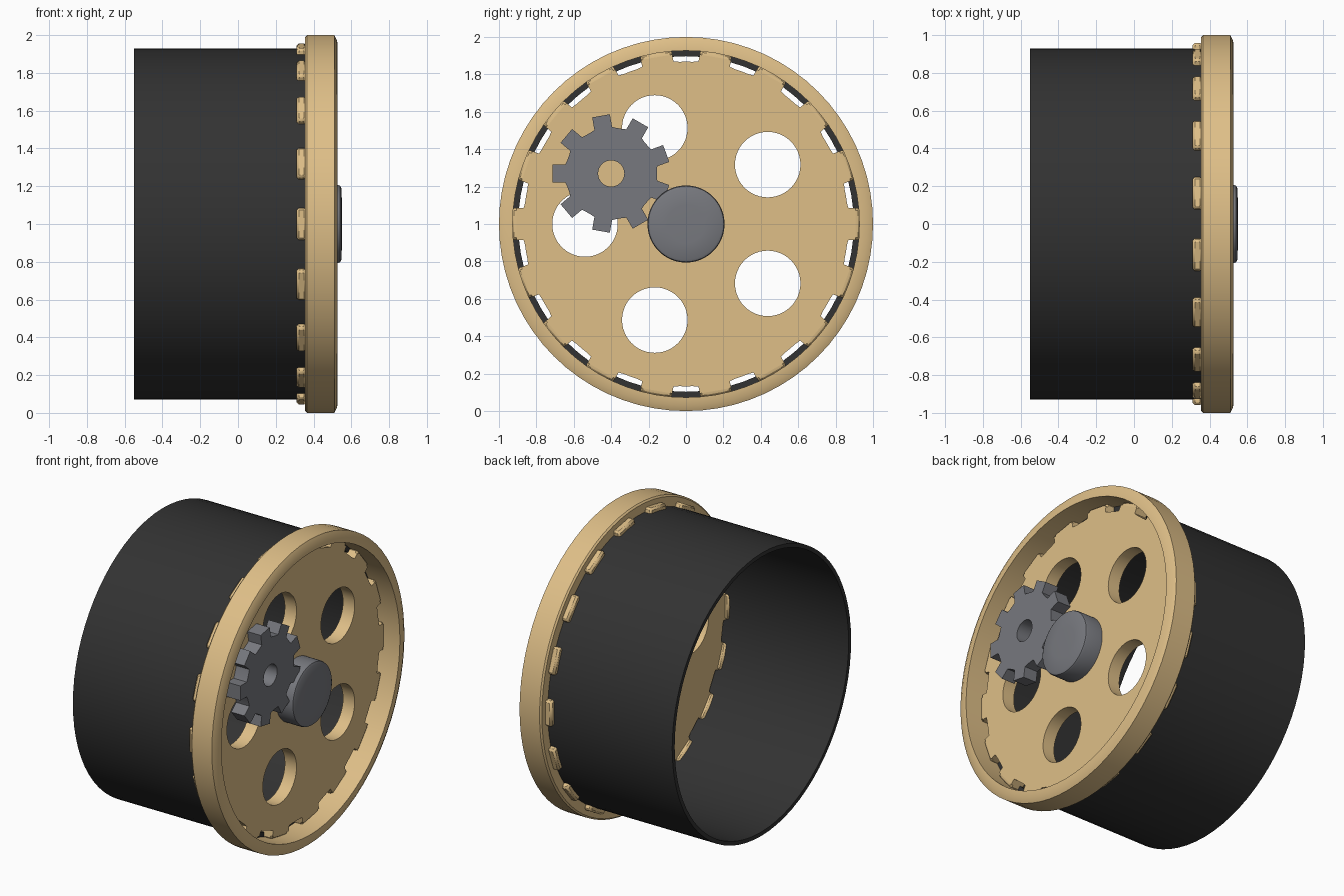
import bpy, bmesh, math
from mathutils import Matrix, Vector

old = bpy.data.objects.get("Cube")
if old:
    bpy.data.objects.remove(old, do_unlink=True)

AXIS_Z = 1.0
SEG = 72
TABS = 18
TAB_HALF = 0.085
# Local X, Y, Z become world Y, Z, X
TO_WHEEL = Matrix(((0, 0, 1, 0), (1, 0, 0, 0), (0, 1, 0, 0), (0, 0, 0, 1)))


def material(name, color):
    m = bpy.data.materials.new(name)
    m.use_nodes = True
    m.diffuse_color = (*color, 1)
    m.node_tree.nodes["Principled BSDF"].inputs["Base Color"].default_value = (*color, 1)
    return m


tan = material("tan", (0.735, 0.52, 0.245))
grey = material("steel grey", (0.185, 0.19, 0.21))
black = material("matte black", (0.032, 0.032, 0.032))


def finish(obj, mat):
    obj.data.materials.clear()
    obj.data.materials.append(mat)
    bpy.ops.object.select_all(action='DESELECT')
    obj.select_set(True)
    bpy.context.view_layer.objects.active = obj
    bpy.ops.object.shade_smooth_by_angle(angle=math.radians(30))
    return obj


def add_mesh(name, bm, mat):
    bmesh.ops.recalc_face_normals(bm, faces=bm.faces)
    me = bpy.data.meshes.new(name)
    bm.to_mesh(me)
    bm.free()
    obj = bpy.data.objects.new(name, me)
    bpy.context.collection.objects.link(obj)
    return finish(obj, mat)


def lathe(name, profile, mat, closed=True):
    """Revolve (x, radius) points about the wheel axis."""
    bm = bmesh.new()
    rings = []
    for x, r in profile:
        rings.append([bm.verts.new((x, r * math.cos(a), AXIS_Z + r * math.sin(a)))
                      for a in (math.tau * i / SEG for i in range(SEG))])
    pairs = list(zip(rings, rings[1:]))
    if closed:
        pairs.append((rings[-1], rings[0]))
    for p, q in pairs:
        for i in range(SEG):
            j = (i + 1) % SEG
            bm.faces.new((p[i], p[j], q[j], q[i]))
    if not closed:
        bm.faces.new(rings[0])
        bm.faces.new(rings[-1])
    return add_mesh(name, bm, mat)


def circle(y, z, r, n):
    return [(y + r * math.cos(math.tau * i / n), z + r * math.sin(math.tau * i / n))
            for i in range(n)]


def toothed(count, start, r_in, r_out, half, gaps):
    """Outline of a disc with parallel-sided teeth."""
    pts = []
    for k in range(count):
        a = start + math.tau * k / count
        c, s = math.cos(a), math.sin(a)
        for u, v in ((r_in, -half), (r_out, -half), (r_out, half), (r_in, half)):
            pts.append((u * c - v * s, u * s + v * c))
        for t in gaps:
            b = a + t * math.tau / count
            pts.append((r_in * math.cos(b), r_in * math.sin(b)))
    return pts


def plate(name, outlines, x0, x1, centre, mat):
    """Flat plate with holes, from filled outlines in the wheel plane."""
    cu = bpy.data.curves.new(name, 'CURVE')
    cu.dimensions = '2D'
    cu.fill_mode = 'BOTH'
    cu.extrude = (x1 - x0) / 2
    for pts in outlines:
        sp = cu.splines.new('POLY')
        sp.points.add(len(pts) - 1)
        for p, (y, z) in zip(sp.points, pts):
            p.co = (y, z, 0, 1)
        sp.use_cyclic_u = True
    obj = bpy.data.objects.new(name, cu)
    bpy.context.collection.objects.link(obj)
    bpy.ops.object.select_all(action='DESELECT')
    obj.select_set(True)
    bpy.context.view_layer.objects.active = obj
    bpy.ops.object.convert(target='MESH')
    obj = bpy.context.view_layer.objects.active
    bm = bmesh.new()
    bm.from_mesh(obj.data)
    bmesh.ops.remove_doubles(bm, verts=bm.verts, dist=1e-5)
    bmesh.ops.recalc_face_normals(bm, faces=bm.faces)
    bm.to_mesh(obj.data)
    bm.free()
    obj.matrix_world = Matrix.Translation(((x0 + x1) / 2, *centre)) @ TO_WHEEL
    return finish(obj, mat)


# Open drum sleeve
lathe("drum_sleeve", [(-0.55, 0.903), (-0.55, 0.929), (0.358, 0.929), (0.358, 0.897)], black)

# Flange ring with a gently tapered front face
lathe("flange_ring", [(0.355, 0.927), (0.355, 0.99), (0.365, 1.0), (0.51, 1.0),
                      (0.525, 0.97), (0.528, 0.927)], tan)

# Web disc with five round openings and teeth reaching the ring
holes = [circle(0.54 * math.cos(a), 0.54 * math.sin(a), 0.175, 48)
         for a in (math.radians(36 + 72 * k) for k in range(5))]
rim = toothed(TABS, 0, 0.868, 0.905, TAB_HALF, (0.38, 0.5, 0.62))
plate("web_disc", [rim] + holes, 0.335, 0.42, (0, AXIS_Z), tan)

# Clip tabs running from the disc through to the outside of the sleeve
bm = bmesh.new()
tab_profile = [(0.31, 0.885), (0.31, 0.958), (0.362, 0.958), (0.362, 0.93),
               (0.412, 0.93), (0.418, 0.905), (0.418, 0.885)]
for k in range(TABS):
    turn = Matrix.Translation((0, 0, AXIS_Z)) @ Matrix.Rotation(math.tau * k / TABS, 4, 'X')
    a, b = ([bm.verts.new(turn @ Vector((x, r, s))) for x, r in tab_profile]
            for s in (-TAB_HALF, TAB_HALF))
    bm.faces.new(a)
    bm.faces.new(b)
    for i in range(len(a)):
        j = (i + 1) % len(a)
        bm.faces.new((a[i], a[j], b[j], b[i]))
tabs = add_mesh("clip_tabs", bm, tan)
bevel = tabs.modifiers.new("chamfer", 'BEVEL')
bevel.width = 0.012
bevel.segments = 1

# Centre hub with a rounded, slightly domed cap
lathe("centre_hub", [(0.4, 0.206), (0.53, 0.206), (0.541, 0.202), (0.547, 0.19),
                     (0.551, 0.1)], grey, closed=False)

# Small nine-tooth gear resting on the disc
gear = toothed(9, math.pi, 0.245, 0.313, 0.048, (0.4, 0.5, 0.6))
plate("small_gear", [gear, circle(0, 0, 0.07, 32)], 0.42, 0.516, (-0.4, 1.27), grey)
